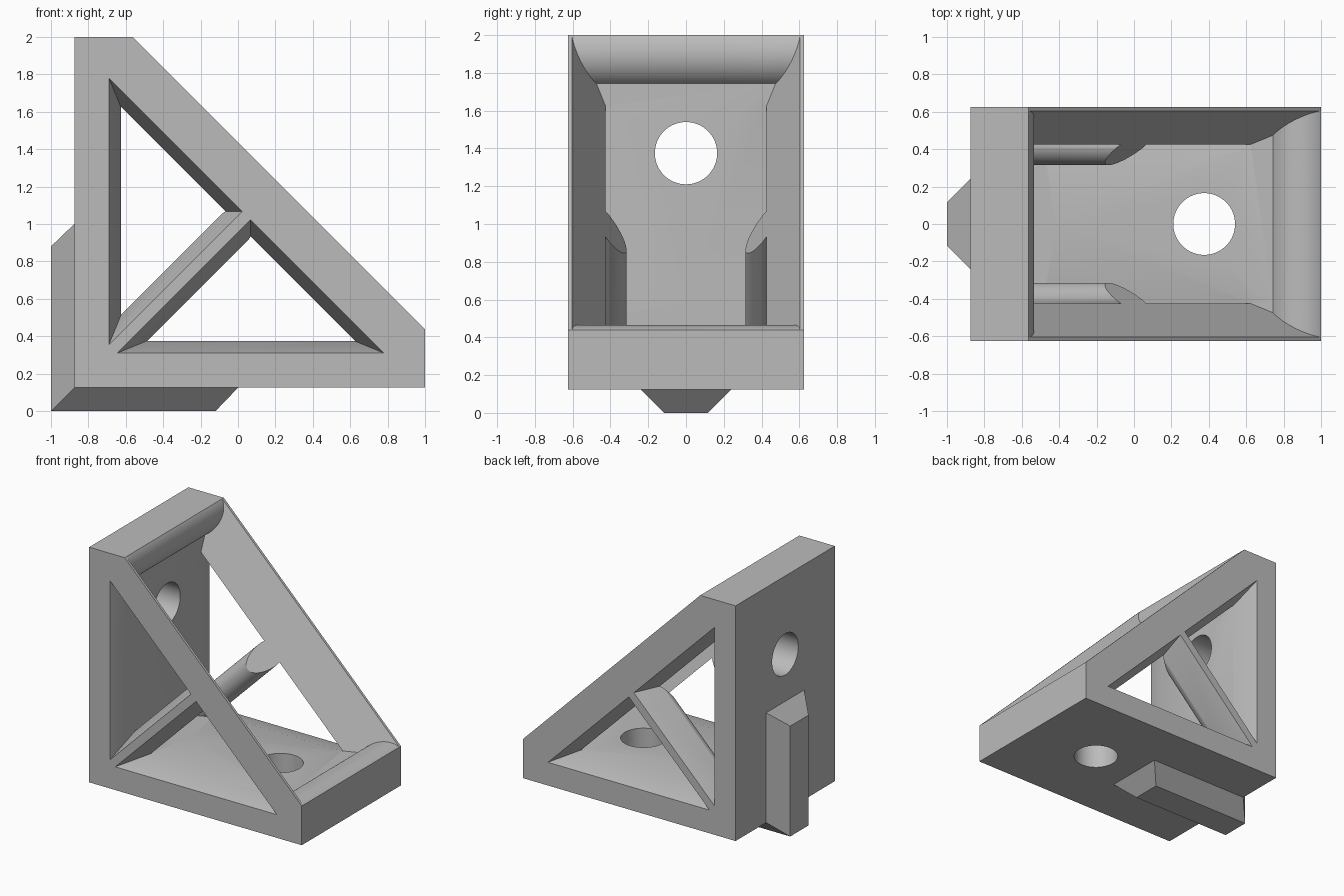
import bpy, bmesh, math
from mathutils import Vector

cube = bpy.data.objects.get("Cube")
if cube:
    bpy.data.objects.remove(cube, do_unlink=True)

GREY = bpy.data.materials.new("grey")
GREY.use_nodes = True
GREY.diffuse_color = (0.5, 0.5, 0.5, 1)
GREY.node_tree.nodes["Principled BSDF"].inputs["Base Color"].default_value = (0.5, 0.5, 0.5, 1)


def loft(name, loop_a, loop_b):
    """Closed solid between two matching loops of 3D points."""
    bm = bmesh.new()
    a = [bm.verts.new(p) for p in loop_a]
    b = [bm.verts.new(p) for p in loop_b]
    n = len(a)
    bm.faces.new(a)
    bm.faces.new(b[::-1])
    for i in range(n):
        bm.faces.new((a[i], b[i], b[(i + 1) % n], a[(i + 1) % n]))
    bmesh.ops.recalc_face_normals(bm, faces=bm.faces)
    mesh = bpy.data.meshes.new(name)
    bm.to_mesh(mesh)
    bm.free()
    mesh.materials.append(GREY)
    ob = bpy.data.objects.new(name, mesh)
    bpy.context.collection.objects.link(ob)
    return ob


def prism(name, profile, half):
    """Side profile (x, z) extruded across the width."""
    return loft(name, [(x, -half, z) for x, z in profile], [(x, half, z) for x, z in profile])


def rod(name, start, end, radius, sides=64):
    """Cylinder between two points."""
    start, end = Vector(start), Vector(end)
    turn = (end - start).to_track_quat('Z', 'Y')
    ring = [turn @ Vector((radius * math.cos(t), radius * math.sin(t), 0))
            for t in (2 * math.pi * i / sides for i in range(sides))]
    return loft(name, [start + p for p in ring], [end + p for p in ring])


def combine(target, tool, operation):
    mod = target.modifiers.new(operation.lower(), 'BOOLEAN')
    mod.operation, mod.solver, mod.object = operation, 'EXACT', tool
    bpy.ops.object.select_all(action='DESELECT')
    bpy.context.view_layer.objects.active = target
    target.select_set(True)
    bpy.ops.object.modifier_apply(modifier=mod.name)
    bpy.data.objects.remove(tool, do_unlink=True)


def flip(points):
    """Swap the upright leg and the floor leg."""
    return [(z - 1, x + 1) for x, z in points]


# Outer bracket body
SUM = 1.4375  # x + z on the sloping face
body = prism("bracket_body", [(-0.875, 0.125), (1, 0.125), (1, 0.4375), (-0.5625, 2), (-0.875, 2)], 0.625)

# Cavity profile with a rounded lip at the end of each leg
BACK, FLOOR, R = -0.625, 0.375, 0.1875
cx, cz = 0.903, 0.2775
a0 = math.pi - math.asin((FLOOR - cz) / R)
a1 = math.asin((0.4375 - cz) / R)
lip = [(cx + R * math.cos(a0 + (a1 - a0) * i / 20), cz + R * math.sin(a0 + (a1 - a0) * i / 20))
       for i in range(21)]
lip[-1] = (1, 0.4375)
half_profile = lip + [(1.3, 0.7375)]
cavity_profile = [(BACK, FLOOR)] + half_profile + flip(half_profile)[::-1]

# Straight cavity, then a rounded strut on each side
combine(body, prism("cavity", cavity_profile, 0.425), 'DIFFERENCE')
for s in (-1, 1):
    strut = rod("strut", (-0.75, s * 0.415, 0.25), (0.148, s * 0.415, 1.148), 0.1)
    combine(body, strut, 'UNION')


def window_corners(y):
    """Upper triangular window, tapering inwards."""
    t = (0.625 - y) / 0.2
    x, up, top = -0.69 + 0.063 * t, 1.045 + 0.09 * t, 1.09 - 0.09 * t
    return [(x, top - x), (x, x + up), ((top - up) / 2, (top + up) / 2)]


# Tapered windows in both side walls
for s in (-1, 1):
    for swap in (False, True):
        loops = []
        for y in (0.645, 0.41):
            corners = window_corners(y)
            loops.append([(x, s * y, z) for x, z in (flip(corners) if swap else corners)])
        combine(body, loft("window", *loops), 'DIFFERENCE')

# Flared cavity: side walls lean outwards towards the sloping face
wedge = []
for t in (-2, 2):
    row = []
    for y, d in ((-0.72, -0.2), (0.72, -0.2), (0, 1.047)):
        s = SUM - d * math.sqrt(2)
        row.append(((s - 1) / 2 + t, y, (s + 1) / 2 - t))
    wedge.append(row)
flare = loft("flare", *wedge)
combine(flare, prism("flare_limit", cavity_profile, 0.8), 'INTERSECT')
combine(body, flare, 'DIFFERENCE')

# Bolt holes through the two legs
combine(body, rod("bolt_hole", (-1.1, 0, 1.375), (-0.4, 0, 1.375), 0.165), 'DIFFERENCE')
combine(body, rod("bolt_hole", (0.375, 0, -0.1), (0.375, 0, 0.6), 0.165), 'DIFFERENCE')

bpy.ops.object.select_all(action='DESELECT')
body.select_set(True)
bpy.context.view_layer.objects.active = body
bpy.ops.object.shade_smooth_by_angle(angle=math.radians(25))


# Locating keys, mitred at the outer corner
def key(name, upright):
    loops = []
    for half, ends in ((0.24, [(-0.875, 0.125), (0, 0.125)]), (0.115, [(-1, 0), (-0.12, 0)])):
        (xa, za), (xb, zb) = flip(ends) if upright else ends
        loops.append([(xa, -half, za), (xa, half, za), (xb, half, zb), (xb, -half, zb)])
    loft(name, *loops)


key("floor_key", False)
key("back_key", True)
